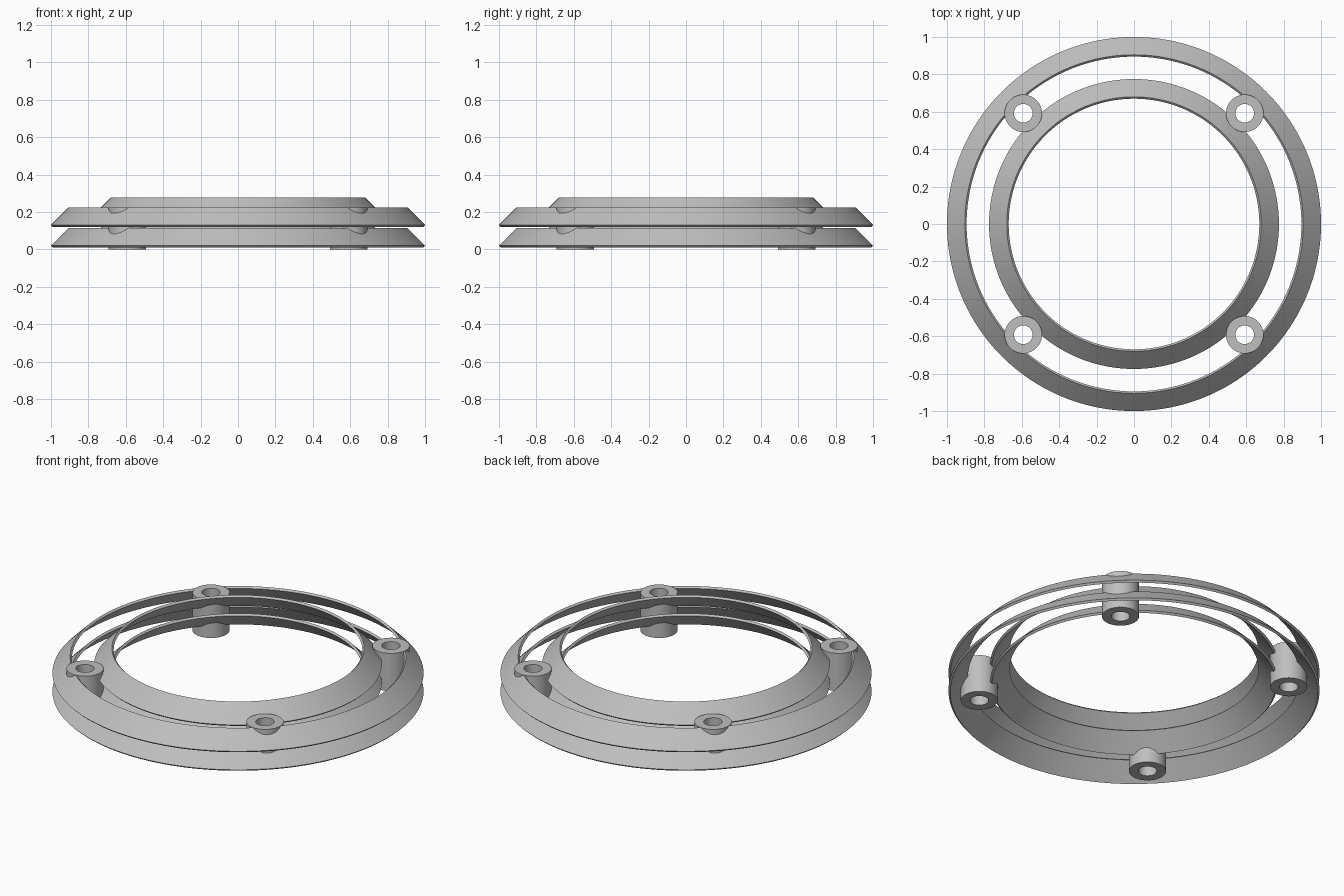
import bpy, math

cube = bpy.data.objects.get("Cube")
if cube:
    bpy.data.objects.remove(cube, do_unlink=True)

# Single grey material
grey = bpy.data.materials.new("plain_grey")
grey.use_nodes = True
colour = (0.52, 0.52, 0.52, 1.0)
grey.diffuse_color = colour
grey.node_tree.nodes["Principled BSDF"].inputs["Base Color"].default_value = colour


def lathe(name, profile, sides, location=(0, 0, 0)):
    """Revolve a closed (radius, height) profile around the z axis."""
    n = len(profile)
    verts, faces = [], []
    for i in range(sides):
        a = 2 * math.pi * i / sides
        verts += [(r * math.cos(a), r * math.sin(a), z) for r, z in profile]
        j = (i + 1) % sides
        for k in range(n):
            m = (k + 1) % n
            faces.append((i * n + k, j * n + k, j * n + m, i * n + m))
    mesh = bpy.data.meshes.new(name)
    mesh.from_pydata(verts, [], faces)
    mesh.materials.append(grey)
    obj = bpy.data.objects.new(name, mesh)
    obj.location = location
    bpy.context.collection.objects.link(obj)
    bpy.ops.object.select_all(action="DESELECT")
    obj.select_set(True)
    bpy.context.view_layer.objects.active = obj
    bpy.ops.object.shade_smooth_by_angle(angle=math.radians(30))
    return obj


def slat(name, radius, bottom, run=0.095, edge=0.01):
    """Thin conical ring sloping inward at 45 degrees with square-cut edges."""
    lathe(name, [(radius - edge, bottom),
                 (radius, bottom + edge),
                 (radius - run, bottom + edge + run),
                 (radius - run - edge, bottom + run)], 160)


# Two tiers of louvre rings, each with an outer and a raised inner slat
for tier, z in (("lower", 0.01), ("upper", 0.12)):
    slat(tier + "_outer_ring", 1.0, z)
    slat(tier + "_inner_ring", 0.775, z + 0.052)

# Four hollow posts tie the rings together
POST = [(0.05, 0), (0.1, 0), (0.1, 0.225), (0.05, 0.225)]
for depth, y in (("front", -0.592), ("back", 0.592)):
    for side, x in (("left", 0.592), ("right", -0.592)):
        lathe(f"{depth}_{side}_post", POST, 48, (x, y, 0))
